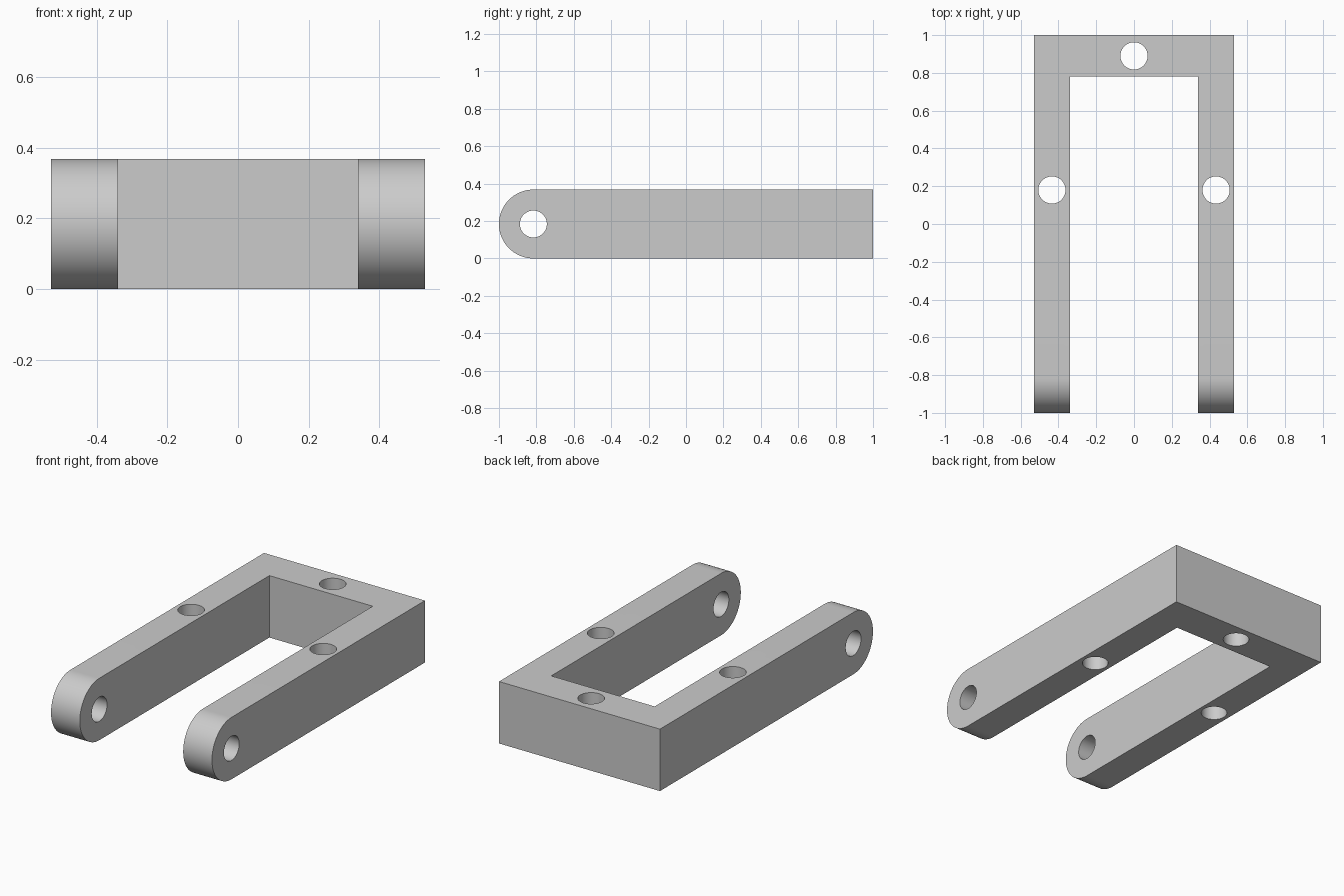
import bpy, bmesh
from math import pi, sin, cos, radians

cube = bpy.data.objects.get("Cube")
if cube:
    bpy.data.objects.remove(cube, do_unlink=True)

HALF_W, INNER, H, SLOT_END = 0.529, 0.34, 0.368, 0.78
R = H / 2
PIVOT_Y = -1 + R
HOLE_R = 0.072

grey = bpy.data.materials.new("grey_metal")
grey.use_nodes = True
colour = (0.6, 0.6, 0.6, 1)
grey.diffuse_color = colour
grey.node_tree.nodes["Principled BSDF"].inputs["Base Color"].default_value = colour

# Body: side profile with a rounded front end, extruded across the width
arc = [(PIVOT_Y - R * sin(a), R + R * cos(a)) for a in (pi * i / 48 for i in range(49))]
profile = arc + [(1, 0), (1, H)]
bm = bmesh.new()
face = bm.faces.new([bm.verts.new((-HALF_W, y, z)) for y, z in profile])
side = bmesh.ops.extrude_face_region(bm, geom=[face])["geom"]
bmesh.ops.translate(bm, vec=(2 * HALF_W, 0, 0),
                    verts=[v for v in side if isinstance(v, bmesh.types.BMVert)])
bmesh.ops.recalc_face_normals(bm, faces=bm.faces)
mesh = bpy.data.meshes.new("fork_bracket")
bm.to_mesh(mesh)
bm.free()
mesh.materials.append(grey)
bracket = bpy.data.objects.new("fork_bracket", mesh)
bpy.context.collection.objects.link(bracket)


def cut(cutter, name):
    """Subtract the cutter from the bracket and discard it."""
    cutter.name = name
    cutter.hide_render = True
    cutter.data.materials.append(grey)
    mod = bracket.modifiers.new(name, "BOOLEAN")
    mod.operation = "DIFFERENCE"
    mod.solver = "EXACT"
    mod.object = cutter
    bpy.ops.object.select_all(action="DESELECT")
    bpy.context.view_layer.objects.active = bracket
    bracket.select_set(True)
    bpy.ops.object.modifier_apply(modifier=name)
    bpy.data.objects.remove(cutter, do_unlink=True)


def drill(name, location, rotation=(0, 0, 0)):
    bpy.ops.mesh.primitive_cylinder_add(vertices=48, radius=HOLE_R, depth=2,
                                        location=location, rotation=rotation)
    cut(bpy.context.object, name)


# Slot between the two arms
front = -1.2
bpy.ops.mesh.primitive_cube_add(size=1, location=(0, (front + SLOT_END) / 2, R))
slot = bpy.context.object
slot.scale = (2 * INNER, SLOT_END - front, 1)
cut(slot, "slot")

# Vertical bolt holes and the pivot hole through both arm ends
drill("rear_hole", (0, 0.89, R))
for s, label in ((1, "left"), (-1, "right")):
    drill(label + "_arm_hole", (s * (HALF_W + INNER) / 2, 0.18, R))
drill("pivot_hole", (0, PIVOT_Y, R), (0, pi / 2, 0))

bpy.ops.object.select_all(action="DESELECT")
bpy.context.view_layer.objects.active = bracket
bracket.select_set(True)
bpy.ops.object.shade_smooth_by_angle(angle=radians(30))
